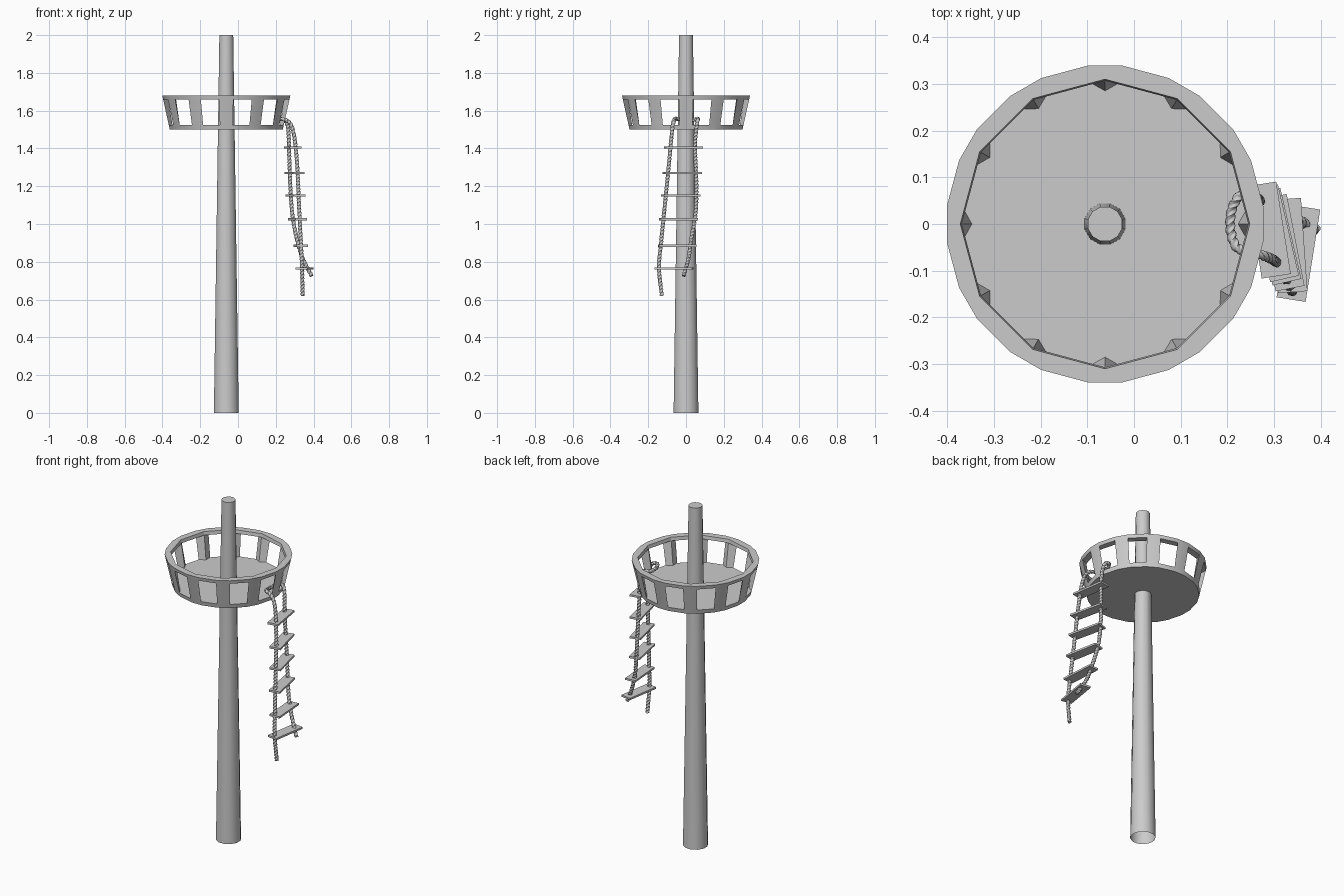
import bpy, bmesh, math
from mathutils import Vector, Matrix

if "Cube" in bpy.data.objects:
    bpy.data.objects.remove(bpy.data.objects["Cube"])

CX = -0.062           # mast and basket axis
N = 12                # slats round the basket
HALF = math.radians(6.4)


def finish(bm, name, angle=None):
    bmesh.ops.recalc_face_normals(bm, faces=bm.faces[:])
    me = bpy.data.meshes.new(name)
    bm.to_mesh(me)
    bm.free()
    if angle:
        me.shade_smooth()
        me.set_sharp_from_angle(angle=math.radians(angle))
    ob = bpy.data.objects.new(name, me)
    bpy.context.collection.objects.link(ob)
    return ob


def polar(r, a, z):
    return (CX + r * math.cos(a), r * math.sin(a), z)


# Mast: tapered, open underneath
bm = bmesh.new()
lo, hi = ([bm.verts.new(polar(r, (i + 0.5) * math.tau / 12, z)) for i in range(12)]
          for r, z in ((0.068, 0), (0.038, 2)))
for i in range(12):
    j = (i + 1) % 12
    bm.faces.new((lo[i], lo[j], hi[j], hi[i]))
bm.faces.new(hi)
mast = finish(bm, "mast", 35)

# Basket: floor, triangular slats and top rail in one mesh
bm = bmesh.new()
Z = (1.50, 1.524, 1.66, 1.68)


def r_out(z):
    return 0.301 + (z - 1.5) / 0.18 * 0.04


def r_in(z):
    return 0.285 + (z - 1.524) / 0.156 * 0.025


left, right, apex = [], [], []
for z in Z:
    row = [i * math.tau / N for i in range(N)]
    left.append([bm.verts.new(polar(r_out(z), a - HALF, z)) for a in row])
    right.append([bm.verts.new(polar(r_out(z), a + HALF, z)) for a in row])
    apex.append([bm.verts.new(polar(r_in(z), a, z)) for a in row] if z > 1.51 else None)
for i in range(N):
    j = (i + 1) % N
    for k in range(3):                      # outer face of each slat
        bm.faces.new((left[k][i], right[k][i], right[k + 1][i], left[k + 1][i]))
    for k in (0, 2):                        # rim between slats
        bm.faces.new((right[k][i], left[k][j], left[k + 1][j], right[k + 1][i]))
    for side in (left, right):              # inner sides of the slat
        bm.faces.new((side[1][i], side[2][i], apex[2][i], apex[1][i]))
    bm.faces.new((apex[2][i], apex[2][j], apex[3][j], apex[3][i]))
    for k in (1, 2, 3):                     # ledges of floor rim and rail
        bm.faces.new((right[k][i], left[k][j], apex[k][j], apex[k][i]))
    bm.faces.new((left[3][i], right[3][i], apex[3][i]))
bm.faces.new(apex[1])
bm.faces.new([v for i in range(N) for v in (left[0][i], right[0][i])])
basket = finish(bm, "basket", 28)

# Ladder rungs: z, centre x, centre y, turn in degrees
rungs = [(1.405, 0.289, -0.013, 9), (1.27, 0.300, -0.020, 13),
         (1.15, 0.305, -0.027, 13), (1.025, 0.315, -0.040, 11),
         (0.885, 0.333, -0.046, 4), (0.765, 0.352, -0.063, -9)]
for n, (z, x, y, turn) in enumerate(rungs):
    bm = bmesh.new()
    bmesh.ops.create_cube(bm, size=1, matrix=Matrix.Translation((x, y, z))
                          @ Matrix.Rotation(math.radians(turn), 4, 'Z')
                          @ Matrix.Diagonal((0.063, 0.2, 0.011, 1)))
    finish(bm, f"rung_{n + 1}")

# Rope path: up one side, round the slat, down the other
path = [Vector(p) for p in (
    (0.342, -0.128, 0.62), (0.339, -0.143, 0.77), (0.333, -0.132, 0.9),
    (0.323, -0.112, 1.1), (0.314, -0.092, 1.3), (0.300, -0.078, 1.45),
    (0.283, -0.070, 1.52), (0.255, -0.062, 1.55), (0.222, -0.052, 1.557),
    (0.207, -0.015, 1.55), (0.209, 0.030, 1.55), (0.228, 0.062, 1.557),
    (0.252, 0.062, 1.548), (0.266, 0.054, 1.50), (0.270, 0.048, 1.4),
    (0.277, 0.055, 1.2), (0.288, 0.050, 1.05), (0.312, 0.028, 0.92),
    (0.342, 0.014, 0.82), (0.390, -0.012, 0.725))]


def spline(pts, step):
    out = []
    ext = [2 * pts[0] - pts[1]] + pts + [2 * pts[-1] - pts[-2]]
    for a, b, c, d in zip(ext, ext[1:], ext[2:], ext[3:]):
        n = max(2, round((c - b).length / step))
        for k in range(n):
            t = k / n
            out.append(0.5 * (2 * b + (c - a) * t + (2 * a - 5 * b + 4 * c - d) * t * t
                              + (3 * b - a - 3 * c + d) * t ** 3))
    return out + [pts[-1]]


# Rope: three-lobed section twisted along the path
bm = bmesh.new()
pts = spline(path, 0.006)
normal, dist, prev, SEG = Vector((1, 0, 0)), 0, None, 15
for i, p in enumerate(pts):
    tan = (pts[min(i + 1, len(pts) - 1)] - pts[max(i - 1, 0)]).normalized()
    normal = (normal - tan * normal.dot(tan)).normalized()
    side = tan.cross(normal)
    if i:
        dist += (p - pts[i - 1]).length
    ring = []
    for s in range(SEG):
        a = s * math.tau / SEG
        r = 0.007 + 0.0045 * abs(math.cos(1.5 * a))
        b = a + dist / 0.055 * math.tau
        ring.append(bm.verts.new(p + r * (normal * math.cos(b) + side * math.sin(b))))
    if prev:
        for s in range(SEG):
            t = (s + 1) % SEG
            bm.faces.new((prev[s], prev[t], ring[t], ring[s]))
    else:
        bm.faces.new(ring)
    prev = ring
bm.faces.new(prev)
rope = finish(bm, "ladder_rope", 50)
